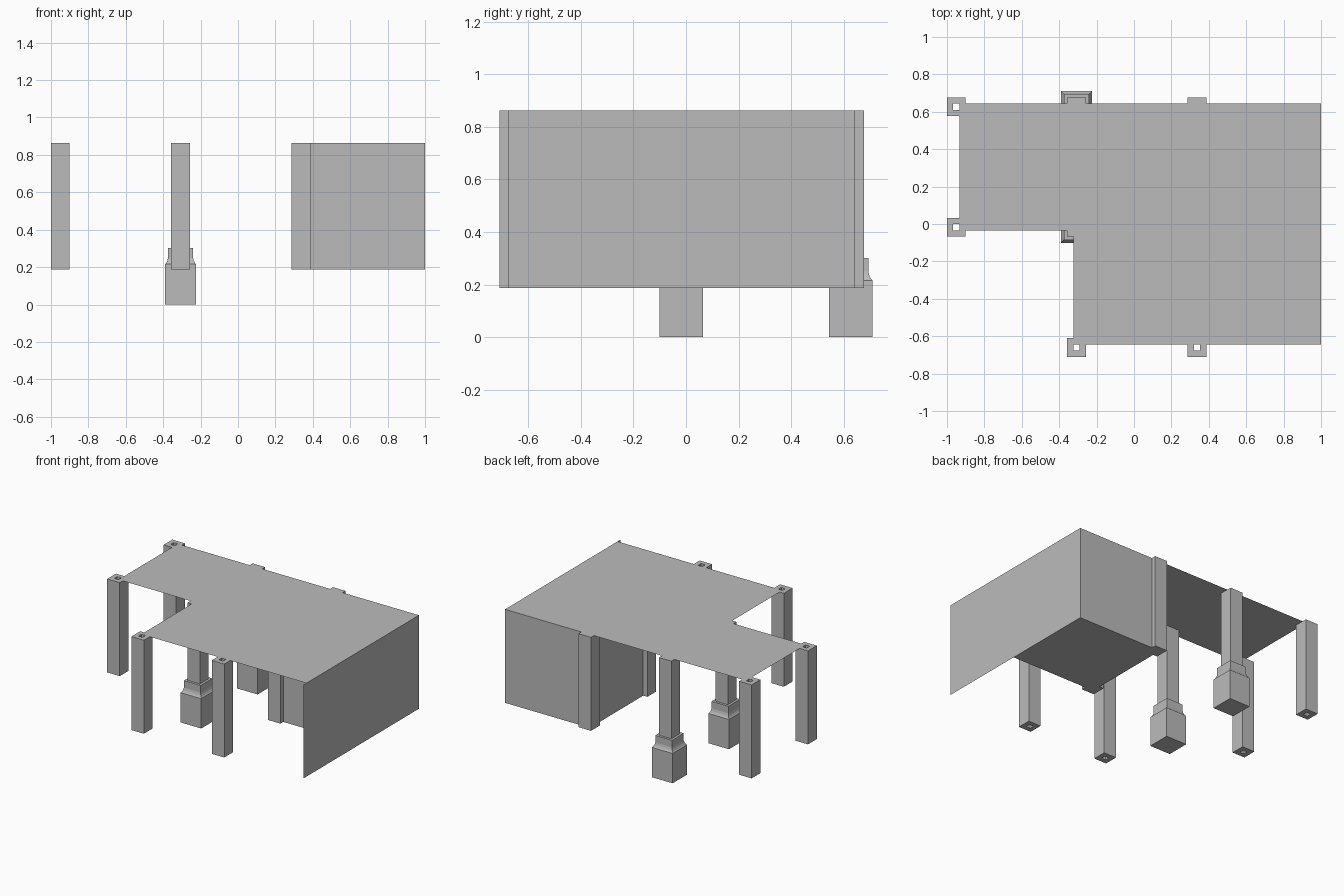
import bpy, bmesh

if "Cube" in bpy.data.objects:
    bpy.data.objects.remove(bpy.data.objects["Cube"])

grey = bpy.data.materials.new("plain grey")
grey.diffuse_color = (0.5, 0.5, 0.5, 1)
grey.use_nodes = True
grey.node_tree.nodes["Principled BSDF"].inputs["Base Color"].default_value = grey.diffuse_color

LOW, HIGH = 0.186, 0.863            # underside and top of the posts
XS = (-0.95, -0.307, 0.337)         # column grid
YS = (-0.66, -0.018, 0.627)
POST, HOLE = 0.05, 0.0168           # half widths


def finish(name, bm, recalc=True):
    if recalc:
        bmesh.ops.recalc_face_normals(bm, faces=bm.faces)
    me = bpy.data.meshes.new(name)
    bm.to_mesh(me)
    bm.free()
    me.materials.append(grey)
    ob = bpy.data.objects.new(name, me)
    bpy.context.collection.objects.link(ob)
    return ob


def square_lathe(name, x, y, profile, closed=False):
    """Sweep a (half width, z) profile around a square."""
    bm = bmesh.new()
    rings = [[bm.verts.new((x + sx * r, y + sy * r, z))
              for sx, sy in ((-1, -1), (1, -1), (1, 1), (-1, 1))]
             for r, z in profile]
    pairs = list(zip(rings, rings[1:]))
    if closed:
        pairs.append((rings[-1], rings[0]))
    else:
        bm.faces.new(rings[0])
        bm.faces.new(rings[-1])
    for a, b in pairs:
        for i in range(4):
            j = (i + 1) % 4
            bm.faces.new((a[i], a[j], b[j], b[i]))
    return finish(name, bm)


def sheet(name, points):
    bm = bmesh.new()
    bm.faces.new([bm.verts.new(p) for p in points])
    return finish(name, bm, recalc=False)


def wall(name, a, b):
    return sheet(name, [(*a, LOW), (*b, LOW), (*b, HIGH), (*a, HIGH)])


# Hollow square posts on the grid
tube = [(POST, LOW), (POST, HIGH), (HOLE, HIGH), (HOLE, LOW)]
for i, j in ((0, 2), (0, 1), (1, 0), (2, 0), (2, 1), (2, 2), (1, 1), (1, 2)):
    square_lathe(f"post_{i}_{j}", XS[i], YS[j], tube, closed=True)

# Pedestals with a concave flare under the collar
base = [(0.083, 0), (0.083, 0.216), (0.077, 0.222), (0.071, 0.234),
        (0.067, 0.25), (0.067, 0.301)]
for j in (1, 2):
    square_lathe(f"pedestal_{j}", XS[1], YS[j], base)

# L-shaped flat roof
left, notch = XS[0] + HOLE, XS[1] - HOLE
front, mid, back = YS[0] + HOLE, YS[1] - HOLE, YS[2] + HOLE
right = 0.999
sheet("roof", [(x, y, HIGH) for x, y in (
    (left, mid), (notch, mid), (notch, front),
    (right, front), (right, back), (left, back))])

# Long side wall and the closed room behind it
room_left = XS[2] - HOLE
wall("side_wall", (right, YS[0] - HOLE), (right, back))
wall("room_back_wall", (right, back), (room_left, back))
wall("room_left_wall", (room_left, back), (room_left, mid))
wall("room_front_wall", (room_left, mid), (right, mid))
sheet("room_floor", [(x, y, LOW) for x, y in (
    (room_left, mid), (room_left, back), (right, back), (right, mid))])
